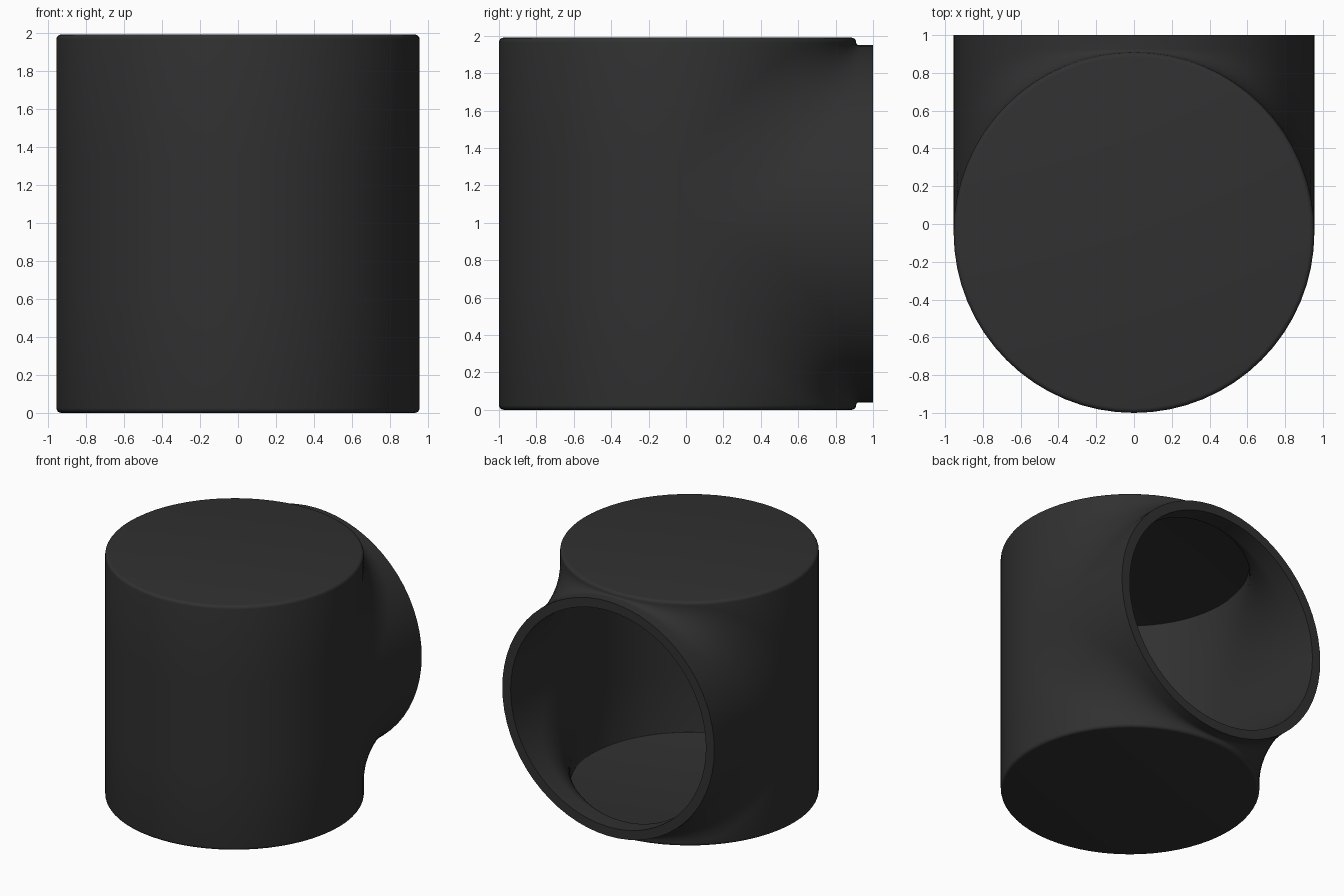
import bpy, bmesh
from math import sin, cos, pi, radians

cube = bpy.data.objects.get("Cube")
if cube:
    bpy.data.objects.remove(cube)

HALF = 32             # segments per half circle
MID_Z, AXIS_Y, END_Y = 0.995, -0.045, 1.0
BEVEL_STEPS, FILLET_STEPS = 4, 10

bm = bmesh.new()


def strip(a, b):
    """Quads between two equally long columns of vertices."""
    for i in range(len(a) - 1):
        bm.faces.new((a[i], a[i + 1], b[i + 1], b[i]))


def add(points):
    return [bm.verts.new(p) for p in points]


def tee_skin(r, h, bevel, blend):
    """Upright drum with an equally wide branch pipe at the back, blended
    where they meet. Returns the open edge of the branch."""

    def rim(t, s):
        pts = []
        for k in range(BEVEL_STEPS + 1):
            a = pi / 2 * k / BEVEL_STEPS
            rad = r - bevel * (1 - sin(a))
            pts.append((rad * cos(t), AXIS_Y + rad * sin(t),
                        MID_Z + s * (h - bevel * (1 - cos(a)))))
        return pts

    def fillet_size(t):
        room = h - bevel - r * sin(t)
        return (blend ** -4 + room ** -4) ** -0.25

    def back_column(t, s):
        x, y, z, d = r * cos(t), AXIS_Y + r * sin(t), r * sin(t), fillet_size(t)
        arc = []
        for k in range(FILLET_STEPS + 1):
            a = pi / 2 * k / FILLET_STEPS
            arc.append((x, y + d * (1 - cos(a)), MID_Z + s * (z + d * (1 - sin(a)))))
        return rim(t, s) + arc + [(x, END_Y, MID_Z + s * z)]

    def front_column(t):
        d = fillet_size(0)
        x, y = r * cos(t), AXIS_Y + r * sin(t)
        return (rim(t, 1) + [(x, y, MID_Z + d), (x, y, MID_Z - d)]
                + rim(t, -1)[::-1])

    angles = [pi * i / HALF for i in range(HALF + 1)]
    front = [add(front_column(pi + t)) for t in angles]
    for a, b in zip(front, front[1:]):
        strip(a, b)
    halves = [[add(back_column(t, s)) for t in angles] for s in (1, -1)]
    for cols in halves:
        for a, b in zip(cols, cols[1:]):
            strip(a, b)

    # flat web between the upper and lower blends on each side
    first = BEVEL_STEPS + 1
    last = first + FILLET_STEPS
    for i in (0, HALF):
        strip(halves[0][i][first:last + 1], halves[1][i][first:last + 1])

    # top and bottom discs
    for k, cols in ((0, halves[0]), (-1, halves[1])):
        bm.faces.new([c[0] for c in cols] + [c[k] for c in front[1:-1]])
    return [[c[-1] for c in cols] for cols in halves]


# outer skin, inner skin and the flat lip joining them
outer = tee_skin(0.955, 0.995, 0.025, 0.36)
inner = tee_skin(0.88, 0.92, 0.005, 0.42)
for o, i in zip(outer, inner):
    strip(o, i)

bmesh.ops.remove_doubles(bm, verts=bm.verts, dist=0.0002)
bmesh.ops.dissolve_degenerate(bm, edges=bm.edges, dist=0.0001)
bmesh.ops.recalc_face_normals(bm, faces=bm.faces)

mesh = bpy.data.meshes.new("hollow_branch_drum")
bm.to_mesh(mesh)
bm.free()
drum = bpy.data.objects.new("hollow_branch_drum", mesh)
bpy.context.collection.objects.link(drum)

# dark grey material
grey = bpy.data.materials.new("dark_grey")
grey.use_nodes = True
colour = (0.03, 0.03, 0.03, 1)
grey.diffuse_color = colour
grey.node_tree.nodes["Principled BSDF"].inputs["Base Color"].default_value = colour
mesh.materials.append(grey)

bpy.ops.object.select_all(action='DESELECT')
drum.select_set(True)
bpy.context.view_layer.objects.active = drum
bpy.ops.object.shade_smooth_by_angle(angle=radians(35))
